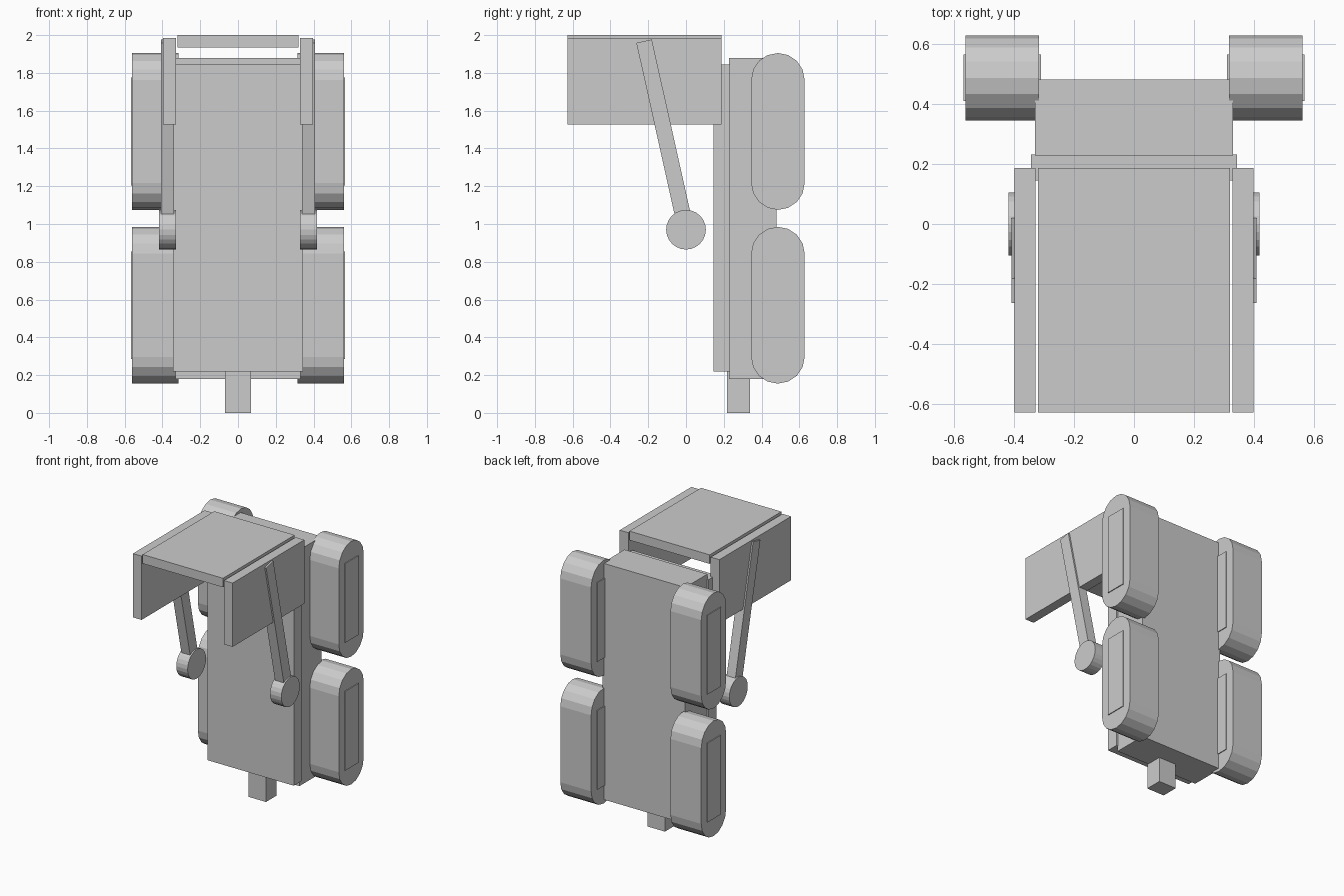
import bpy, bmesh, math
from mathutils import Vector

if "Cube" in bpy.data.objects:
    bpy.data.objects.remove(bpy.data.objects["Cube"])

grey = bpy.data.materials.new("light grey")
grey.diffuse_color = (0.6, 0.6, 0.6, 1)
grey.use_nodes = True
grey.node_tree.nodes["Principled BSDF"].inputs["Base Color"].default_value = grey.diffuse_color


def prism(name, profile, x0, x1):
    """Extrude a closed (y, z) profile along x."""
    bm = bmesh.new()
    face = bm.faces.new([bm.verts.new((x0, y, z)) for y, z in profile])
    ext = bmesh.ops.extrude_face_region(bm, geom=[face])
    verts = [g for g in ext["geom"] if isinstance(g, bmesh.types.BMVert)]
    bmesh.ops.translate(bm, verts=verts, vec=(x1 - x0, 0, 0))
    bmesh.ops.recalc_face_normals(bm, faces=bm.faces)
    mesh = bpy.data.meshes.new(name)
    bm.to_mesh(mesh)
    bm.free()
    mesh.materials.append(grey)
    obj = bpy.data.objects.new(name, mesh)
    bpy.context.collection.objects.link(obj)
    return obj


def box(name, x0, x1, y0, y1, z0, z1):
    return prism(name, [(y0, z0), (y1, z0), (y1, z1), (y0, z1)], x0, x1)


def pair(name, profile, x0, x1):
    """Same part on the left and the right side."""
    prism("right_" + name, profile, x0, x1)
    prism("left_" + name, profile, -x1, -x0)


def arc(cy, cz, r, a0, a1, n):
    return [(cy + r * math.cos(math.radians(a0 + (a1 - a0) * i / n)),
             cz + r * math.sin(math.radians(a0 + (a1 - a0) * i / n)))
            for i in range(n + 1)]


def rect(y0, y1, z0, z1):
    return [(y0, z0), (y1, z0), (y1, z1), (y0, z1)]


# Backing body, front board and foot post
box("body", -0.33, 0.33, 0.228, 0.48, 0.18, 1.88)
box("front_board", -0.343, 0.343, 0.145, 0.232, 0.218, 1.845)
box("foot_post", -0.07, 0.07, 0.218, 0.34, 0.0, 0.22)

# Canopy: top plate and two side plates
box("canopy_top", -0.32, 0.32, -0.628, 0.187, 1.935, 2.0)
pair("canopy_side", rect(-0.628, 0.187, 1.527, 1.986), 0.328, 0.397)

# Round-ended pads with a thin plate on each flat face
R, CY = 0.1415, 0.4865
for level, z0 in (("lower", 0.155), ("upper", 1.075)):
    z1 = z0 + 0.83
    capsule = arc(CY, z1 - R, R, 0, 180, 8) + arc(CY, z0 + R, R, 180, 360, 8)
    pair(level + "_pad", capsule, 0.316, 0.561)
    plate = rect(CY - 0.077, CY + 0.077, z0 + 0.13, z1 - 0.13)
    pair(level + "_pad_outer_plate", plate, 0.560, 0.567)
    pair(level + "_pad_inner_plate", plate, 0.310, 0.317)

# Swinging arms with round hubs
pair("arm_hub", arc(0, 0.97, 0.105, 0, 345, 23), 0.328, 0.418)
foot, tip = Vector((-0.014, 1.035)), Vector((-0.222, 1.968))
d = (tip - foot).normalized()
side = Vector((-d.y, d.x)) * 0.042
pair("arm", [tuple(p) for p in (foot - side, tip - side, tip + side, foot + side)],
     0.338, 0.408)
